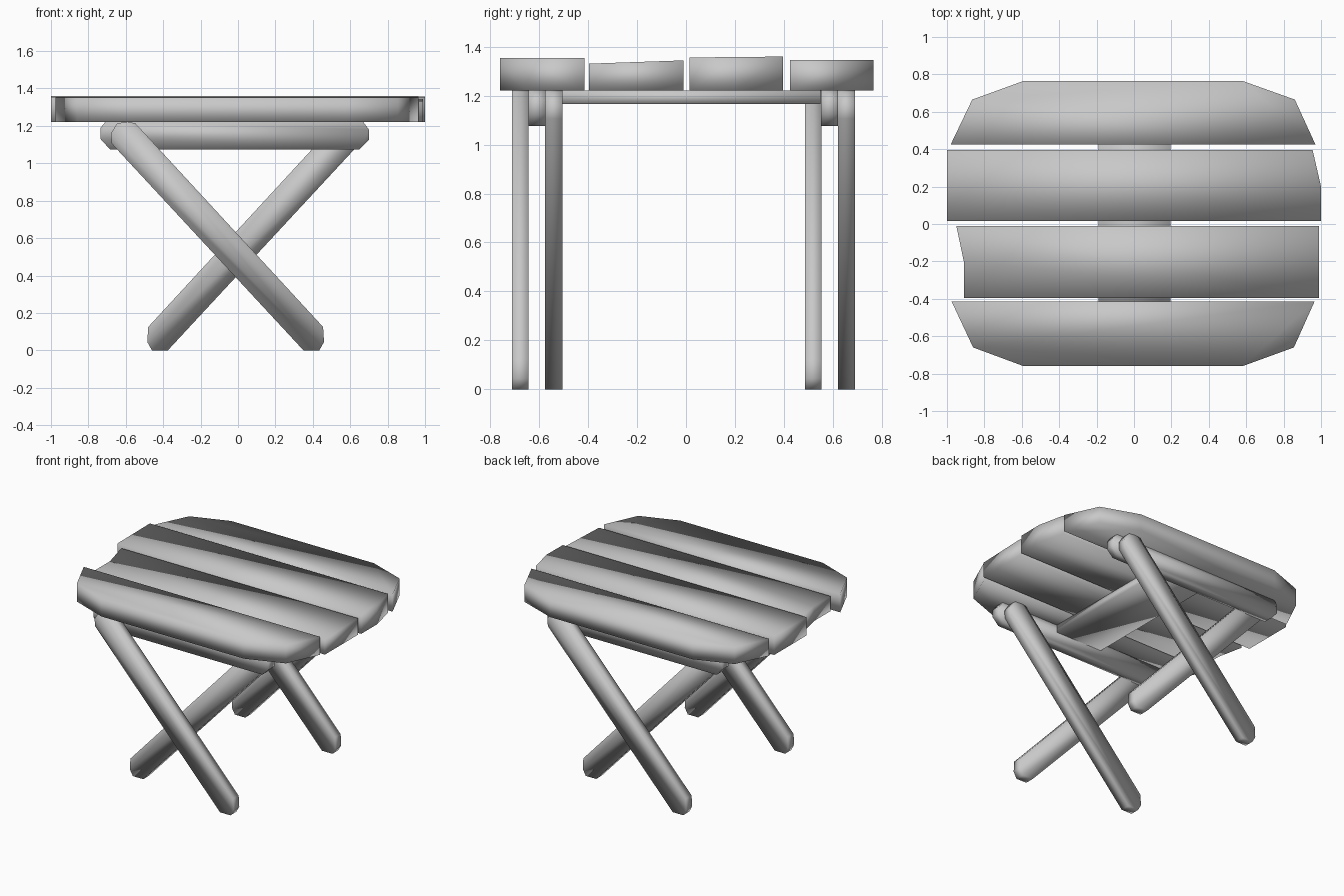
import bpy
import bmesh

cube = bpy.data.objects.get("Cube")
if cube:
    bpy.data.objects.remove(cube, do_unlink=True)

grey = bpy.data.materials.new("plain grey")
grey.use_nodes = True
colour = (0.58, 0.58, 0.58, 1)
grey.diffuse_color = colour
grey.node_tree.nodes["Principled BSDF"].inputs["Base Color"].default_value = colour


def prism(name, lower, upper):
    """Closed smooth solid between two matching outlines."""
    bm = bmesh.new()
    a = [bm.verts.new(p) for p in lower]
    b = [bm.verts.new(p) for p in upper]
    bm.faces.new(a)
    bm.faces.new(b)
    for i in range(len(a)):
        j = (i + 1) % len(a)
        bm.faces.new((a[i], a[j], b[j], b[i]))
    bmesh.ops.recalc_face_normals(bm, faces=bm.faces)
    for face in bm.faces:
        face.smooth = True
    mesh = bpy.data.meshes.new(name)
    bm.to_mesh(mesh)
    bm.free()
    mesh.materials.append(grey)
    obj = bpy.data.objects.new(name, mesh)
    bpy.context.collection.objects.link(obj)


def plank(name, outline, top):
    """Seat board; top gives the upper height at each y."""
    prism(name, [(x, y, 1.22) for x, y in outline],
          [(x, y, top(y)) for x, y in outline])


def board(name, outline, y0, y1):
    """Upright board cut from an x-z outline."""
    prism(name, [(x, y0, z) for x, z in outline],
          [(x, y1, z) for x, z in outline])


# Seat boards
plank("back_seat_plank",
      [(-.98, .425), (.97, .425), (.86, .665), (.58, .765), (-.59, .765), (-.865, .665)],
      lambda y: 1.345)
plank("inner_back_seat_plank",
      [(-1, .015), (1, .015), (1, .2), (.955, .395), (-1, .395)],
      lambda y: 1.355 + 0.01 * y)
plank("inner_front_seat_plank",
      [(-.91, -.395), (.99, -.395), (.99, -.01), (-.95, -.01), (-.91, -.2)],
      lambda y: 1.33 + 0.07 * max(0, y + 0.2))
plank("front_seat_plank",
      [(-.975, -.415), (.965, -.415), (.855, -.66), (.58, -.76), (-.59, -.76), (-.86, -.66)],
      lambda y: 1.353)

# Crossed legs and the rail between them, repeated front and back
leg = [(.35, 0), (.435, 0), (.46, .045), (.455, .125), (-.55, 1.215),
       (-.59, 1.22), (-.645, 1.215), (-.68, 1.16), (-.675, 1.105)]
crossed_leg = [(-.025 - x, z) for x, z in leg]
rail = [(-.685, 1.075), (.65, 1.075), (.7, 1.125), (.7, 1.18), (.67, 1.22),
        (-.71, 1.22), (-.735, 1.19), (-.735, 1.13)]
for side, y in (("front", -.71), ("back", .485)):
    board(side + "_outer_leg", leg, y, y + .068)
    board(side + "_rail", rail, y + .067, y + .136)
    board(side + "_crossed_leg", crossed_leg, y + .135, y + .205)

# Flat brace under the seat
board("seat_brace", [(-.19, 1.165), (.195, 1.165), (.195, 1.22), (-.19, 1.22)], -.575, .55)
